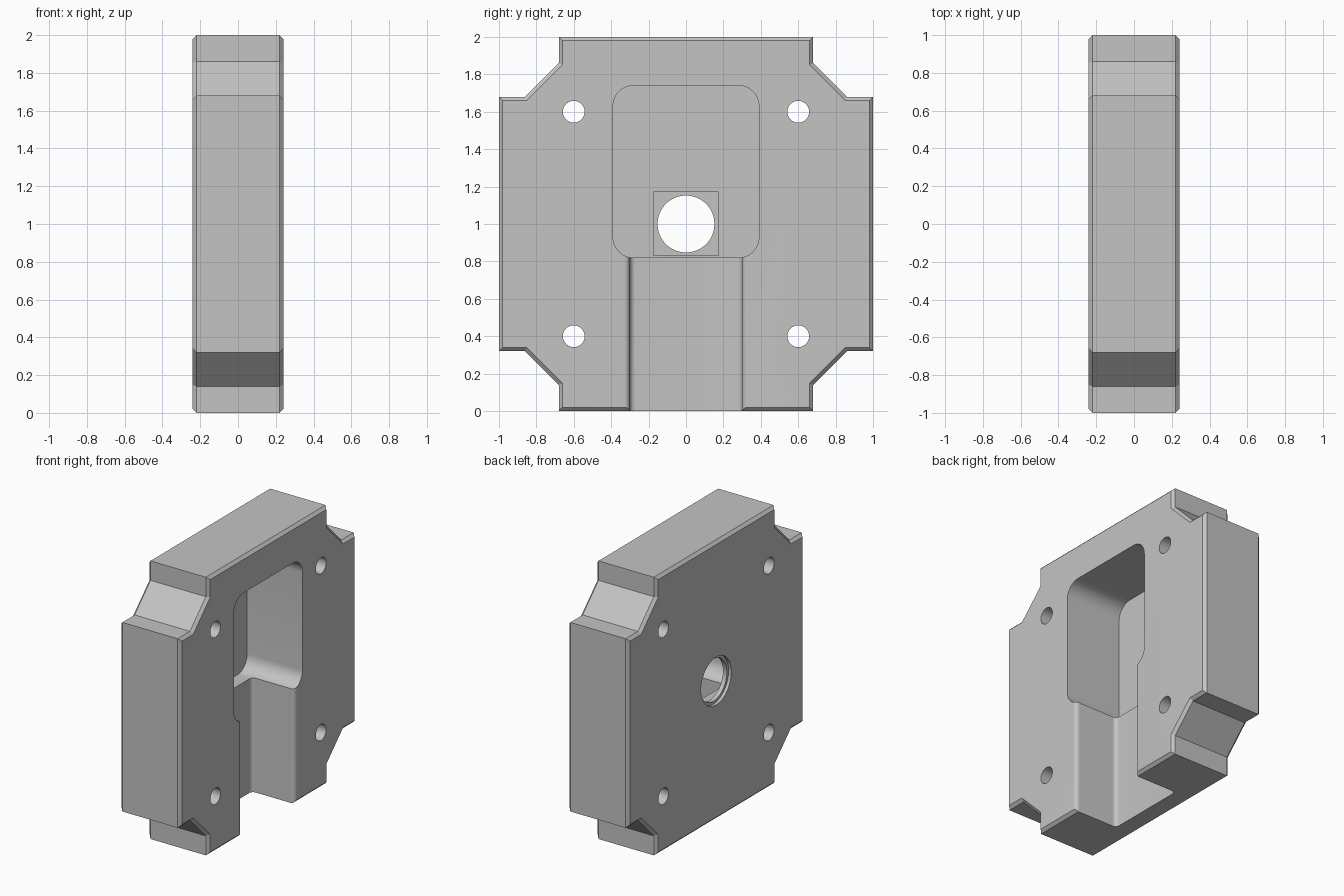
import bpy, bmesh, math

cube = bpy.data.objects.get("Cube")
if cube:
    bpy.data.objects.remove(cube, do_unlink=True)

HALF = 0.24        # half thickness of the block
BEVEL = 0.02
FLOOR = -0.20      # pocket floor
CHANNEL = -0.10    # channel floor

grey = bpy.data.materials.new("plain grey")
grey.use_nodes = True
grey.diffuse_color = (0.55, 0.55, 0.55, 1)
grey.node_tree.nodes["Principled BSDF"].inputs["Base Color"].default_value = (0.55, 0.55, 0.55, 1)


def loft(name, sections):
    """Skin a list of equal-length rings of 3D points and cap both ends."""
    bm = bmesh.new()
    rings = [[bm.verts.new(p) for p in ring] for ring in sections]
    n = len(rings[0])
    for a, b in zip(rings, rings[1:]):
        for i in range(n):
            j = (i + 1) % n
            bm.faces.new((a[i], a[j], b[j], b[i]))
    bm.faces.new(rings[0][::-1])
    bm.faces.new(rings[-1])
    bmesh.ops.recalc_face_normals(bm, faces=bm.faces)
    mesh = bpy.data.meshes.new(name)
    bm.to_mesh(mesh)
    bm.free()
    mesh.materials.append(grey)
    obj = bpy.data.objects.new(name, mesh)
    bpy.context.collection.objects.link(obj)
    return obj


def prism_x(name, outline, lo, hi):
    return loft(name, [[(x, y, z) for y, z in outline] for x in (lo, hi)])


def arc(cx, cy, r, start, end, steps):
    return [(cx + r * math.cos(math.radians(start + (end - start) * i / steps)),
             cy + r * math.sin(math.radians(start + (end - start) * i / steps)))
            for i in range(steps + 1)]


def circle(y, z, r, steps=48):
    return arc(y, z, r, 0, 360, steps)[:-1]


def rounded_rect(y, z0, z1, r):
    corners = [(y - r, z1 - r, 0), (-y + r, z1 - r, 90),
               (-y + r, z0 + r, 180), (y - r, z0 + r, 270)]
    return [p for cy, cz, a in corners for p in arc(cy, cz, r, a, a + 90, 12)]


def notched_square(inset):
    """Square with a stepped, slanted notch in each corner."""
    edge, step = 1 - inset, 0.68 - inset
    slant = 1.54 - inset * math.sqrt(2)
    quarter = [(edge, step), (slant - step, step), (step, slant - step), (step, edge)]
    pts = []
    for _ in range(4):
        pts += quarter
        quarter = [(-z, y) for y, z in quarter]
    return [(y, z + 1) for y, z in pts]


def boolean(target, tool, operation="DIFFERENCE"):
    mod = target.modifiers.new(tool.name, "BOOLEAN")
    mod.operation = operation
    mod.solver = "EXACT"
    mod.object = tool
    bpy.ops.object.select_all(action="DESELECT")
    bpy.context.view_layer.objects.active = target
    target.select_set(True)
    bpy.ops.object.modifier_apply(modifier=mod.name)
    bpy.data.objects.remove(tool, do_unlink=True)


# Block with bevelled rims on both broad faces
levels = [(-HALF, BEVEL), (-HALF + BEVEL, 0), (HALF - BEVEL, 0), (HALF, BEVEL)]
block = loft("housing_block",
             [[(x, y, z) for y, z in notched_square(i)] for x, i in levels])

# Open channel with rounded lips and rounded floor corners
r, wall = 0.03, 0.30
side = [(wall + r, HALF + 0.1)]
side += arc(wall + r, HALF - r, r, 90, 180, 8)
side += arc(wall - r, CHANNEL + r, r, 0, -90, 8)
profile = side + [(-y, x) for y, x in reversed(side)]
boolean(block, loft("channel_cutter",
                    [[(x, y, z) for y, x in profile] for z in (-0.1, 1.2)]))

# Deep pocket
boolean(block, prism_x("pocket_cutter", rounded_rect(0.39, 0.82, 1.74, 0.11), FLOOR, 0.4))

# Low square pad on the pocket floor
pad = [(-0.173, 0.828), (0.173, 0.828), (0.173, 1.175), (-0.173, 1.175)]
boolean(block, prism_x("floor_pad", pad, FLOOR - 0.01, FLOOR + 0.012), "UNION")

# Centre hole with a shallow counterbore on the back
boolean(block, prism_x("centre_hole_cutter", circle(0, 1, 0.152, 64), -0.4, 0.4))
boolean(block, prism_x("counterbore_cutter", circle(0, 1, 0.172, 64), -0.4, -HALF + 0.022))

# Four bolt holes
for y in (-0.6, 0.6):
    for z in (0.4, 1.6):
        boolean(block, prism_x("bolt_hole_cutter", circle(y, z, 0.058), -0.4, 0.4))

bpy.context.view_layer.objects.active = block
block.select_set(True)
bpy.ops.object.shade_smooth_by_angle(angle=math.radians(30))
